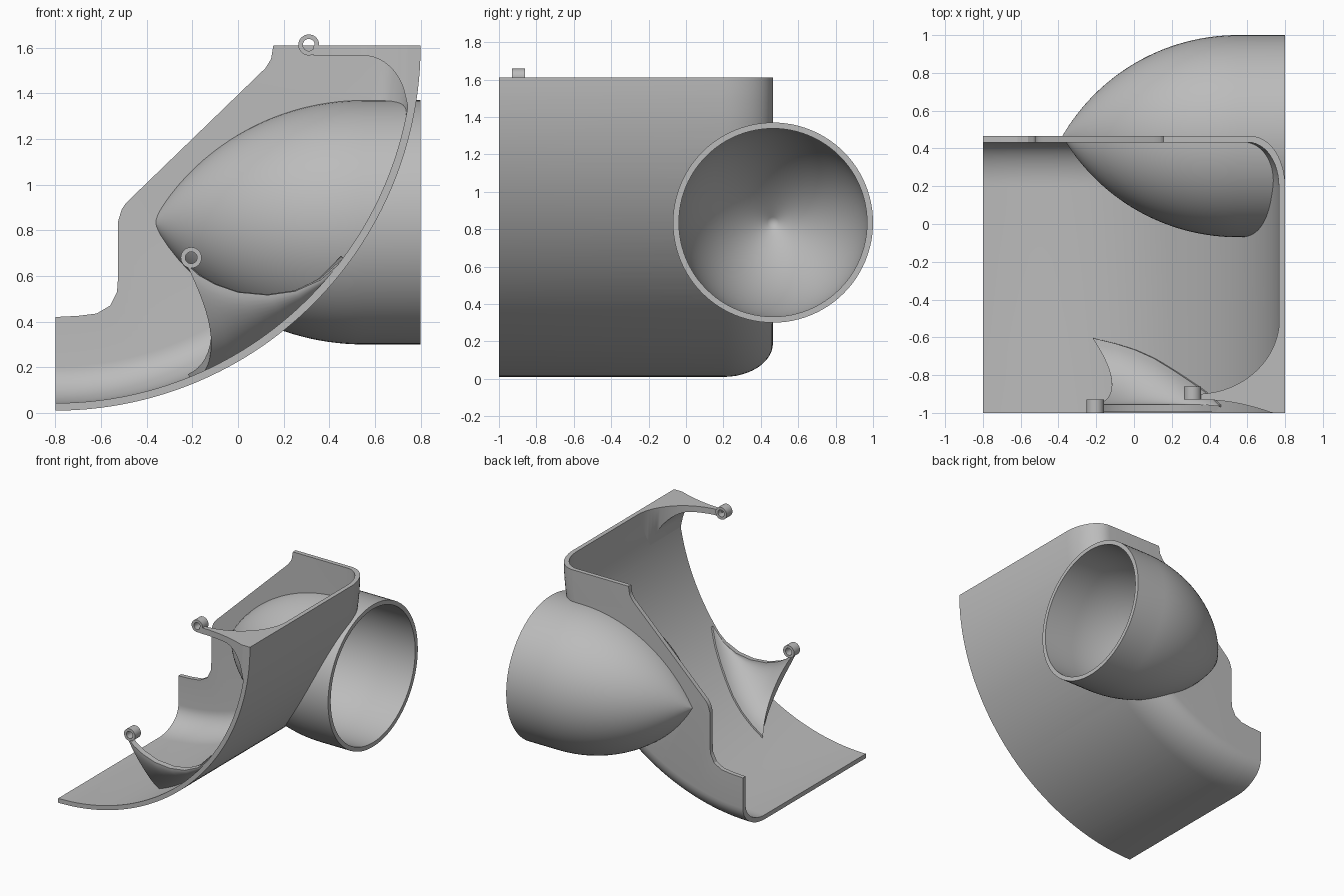
import bpy, bmesh
from math import sin, cos, pi, radians, degrees, atan2, sqrt, hypot

cube = bpy.data.objects.get("Cube")
if cube:
    bpy.data.objects.remove(cube, do_unlink=True)

grey = bpy.data.materials.new("plain grey")
grey.use_nodes = True
grey.diffuse_color = (0.5, 0.5, 0.5, 1)
grey.node_tree.nodes["Principled BSDF"].inputs["Base Color"].default_value = (0.5, 0.5, 0.5, 1)

CX, CZ = -0.8, 1.61          # centre of the curved panel
R_OUT, R_IN = 1.6, 1.567     # panel radii
Y_BACK, WALL = 0.465, 0.033  # rear wall
AXIS_Z = 0.835               # pipe axis height


def skin(name, rows, wrap_rows=False, wrap_loop=False, cap=False):
    """Join equal rows of points with quads."""
    bm = bmesh.new()
    grid = [[bm.verts.new(p) for p in row] for row in rows]
    n, m = len(grid), len(grid[0])
    for i in range(n if wrap_rows else n - 1):
        a, b = grid[i], grid[(i + 1) % n]
        for j in range(m if wrap_loop else m - 1):
            k = (j + 1) % m
            bm.faces.new((a[j], a[k], b[k], b[j]))
    if cap:
        bm.faces.new(grid[0])
        bm.faces.new(grid[-1])
    bmesh.ops.remove_doubles(bm, verts=bm.verts, dist=0.0001)
    bmesh.ops.recalc_face_normals(bm, faces=bm.faces)
    mesh = bpy.data.meshes.new(name)
    bm.to_mesh(mesh)
    bm.free()
    mesh.materials.append(grey)
    obj = bpy.data.objects.new(name, mesh)
    bpy.context.collection.objects.link(obj)
    return obj


def activate(obj):
    bpy.ops.object.select_all(action='DESELECT')
    obj.select_set(True)
    bpy.context.view_layer.objects.active = obj


def smooth(obj):
    activate(obj)
    bpy.ops.object.shade_smooth_by_angle(angle=radians(30))


def polar(r, a, y):
    """Point on the panel: a = 0 points down, a = 90 degrees points right."""
    return (CX + r * sin(a), y, CZ - r * cos(a))


# Free edge of the rear wall, relative to the panel centre
edge = [(x - CX, z - CZ) for x, z in (
    (-0.8, 0.42), (-0.7, 0.425), (-0.62, 0.435), (-0.56, 0.47), (-0.53, 0.53),
    (-0.525, 0.6), (-0.525, 0.84), (-0.51, 0.89), (-0.49, 0.92),
    (0.12, 1.51), (0.145, 1.55), (0.155, 1.61))]
edge_angles = [atan2(x, -z) for x, z in edge]


def edge_radius(a):
    for i in range(len(edge) - 1):
        if a <= edge_angles[i + 1] + 1e-6:
            break
    (px, pz), (qx, qz) = edge[i], edge[i + 1]
    ex, ez = qx - px, qz - pz
    return (px * ez - pz * ex) / (sin(a) * ez + cos(a) * ex)


# Curved panel with rounded corner and rear wall
def panel_section(a):
    r_end = edge_radius(a)
    turns = [pi / 2 * i / 12 for i in range(13)]
    outer = [(R_OUT - 0.18 * (1 - cos(t)), 0.2 + (Y_BACK - 0.2) * sin(t)) for t in turns]
    inner = [(R_IN - 0.16 * (1 - cos(t)), 0.2 + (Y_BACK - WALL - 0.2) * sin(t)) for t in turns]
    loop = [(R_OUT, -1)] + outer + [(r_end, Y_BACK), (r_end, Y_BACK - WALL)]
    loop += inner[::-1] + [(R_IN, -1)]
    return [polar(r, a, y) for r, y in loop]


angles = [radians(1.5 * i) for i in range(61)]
angles = [a for a in angles if min(abs(a - e) for e in edge_angles) > 0.004]
angles = sorted(angles + edge_angles)
panel = skin("curved_panel", [panel_section(a) for a in angles], wrap_loop=True, cap=True)


# Side pipe with a pointed, closed end
def ogive(inset):
    big, bend, length = 1.076, 0.55, 0.93
    out = []
    for i in range(25):
        x = -length * (1 - i / 24)
        r = sqrt(big * big - x * x) - big + 0.535 - inset
        if r > 0:
            out.append((bend + x, r))
    tip = bend - sqrt(big ** 2 - (big - 0.535 + inset) ** 2)
    return [(tip, 0)] + out


def lathe(name, profile, steps=96):
    rows = [[(x, Y_BACK + r * cos(2 * pi * k / steps), AXIS_Z + r * sin(2 * pi * k / steps))
             for x, r in profile] for k in range(steps)]
    return skin(name, rows, wrap_rows=True)


pipe = lathe("side_pipe", ogive(0) + [(0.8, 0.535), (0.8, 0.503)] + ogive(0.032)[::-1])

# Opening in the panel where the pipe passes through
cutter = lathe("pipe_cutter", ogive(0.012) + [(0.85, 0.523), (0.85, 0)])
cutter.hide_render = True
mod = panel.modifiers.new("pipe_opening", 'BOOLEAN')
mod.operation, mod.solver, mod.object = 'DIFFERENCE', 'EXACT', cutter
activate(panel)
bpy.ops.object.modifier_apply(modifier=mod.name)
bpy.data.objects.remove(cutter, do_unlink=True)

# Lower bracket: a flared sheet rising from the panel
rim = [(-0.23, 0.66), (-0.17, 0.605), (-0.1, 0.565), (0, 0.53), (0.13, 0.518),
       (0.25, 0.535), (0.36, 0.585), (0.47, 0.67)]
rows = []
for i, (x, z) in enumerate(rim):
    u = i / (len(rim) - 1)
    a_top = atan2(x - CX, CZ - z)
    r_top = min(hypot(x - CX, z - CZ), 1.572)
    a_foot = radians(22) + (atan2(1.27, 0.94) - radians(22)) * u
    rise = 1.573 - r_top
    depth = 0.37 * min(1, sqrt(rise / 0.45))
    row = []
    for j in range(17):
        t = pi / 2 * j / 16
        row.append(polar(1.573 - rise * (1 - cos(t)), a_foot + (a_top - a_foot) * sin(t),
                         -0.975 + depth * (1 - sin(t))))
    rows.append(row)
bracket = skin("lower_bracket", rows)
mod = bracket.modifiers.new("thickness", 'SOLIDIFY')
mod.thickness, mod.offset = 0.04, 0
activate(bracket)
bpy.ops.object.modifier_apply(modifier=mod.name)

# Upper arm: flat on top, blending into the panel
rows = []
for i in range(25):
    t = pi / 2 * i / 24
    x = 0.77 - 0.44 * (1 - cos(t))
    back = -0.5 - 0.4 * sin(t)
    front = -0.93 - 0.07 * min(1, max(0, (x - 0.35) / 0.38)) ** 2
    s = min(1, max(0, (x - 0.55) / 0.19))
    low = 1.33 + 0.235 * sqrt(1 - s * s)
    rows.append([(x, back, CZ), (x, front, CZ), (x, front, low), (x, back, low)])
arm = skin("upper_arm", rows, wrap_loop=True, cap=True)


# Ring-shaped screw bosses
def boss(name, x, z, y, outer=0.046, hole=0.026, steps=32):
    rows = []
    for k in range(steps):
        c, s = cos(2 * pi * k / steps), sin(2 * pi * k / steps)
        rows.append([(x + r * c, y + d, z + r * s)
                     for r, d in ((outer, 0), (outer, 0.07), (hole, 0.07), (hole, 0))])
    return skin(name, rows, wrap_rows=True, wrap_loop=True)


lower_boss = boss("lower_boss", -0.205, 0.68, -1)
upper_boss = boss("upper_boss", 0.31, 1.612, -0.93)

for obj in (panel, pipe, bracket, arm, lower_boss, upper_boss):
    smooth(obj)
